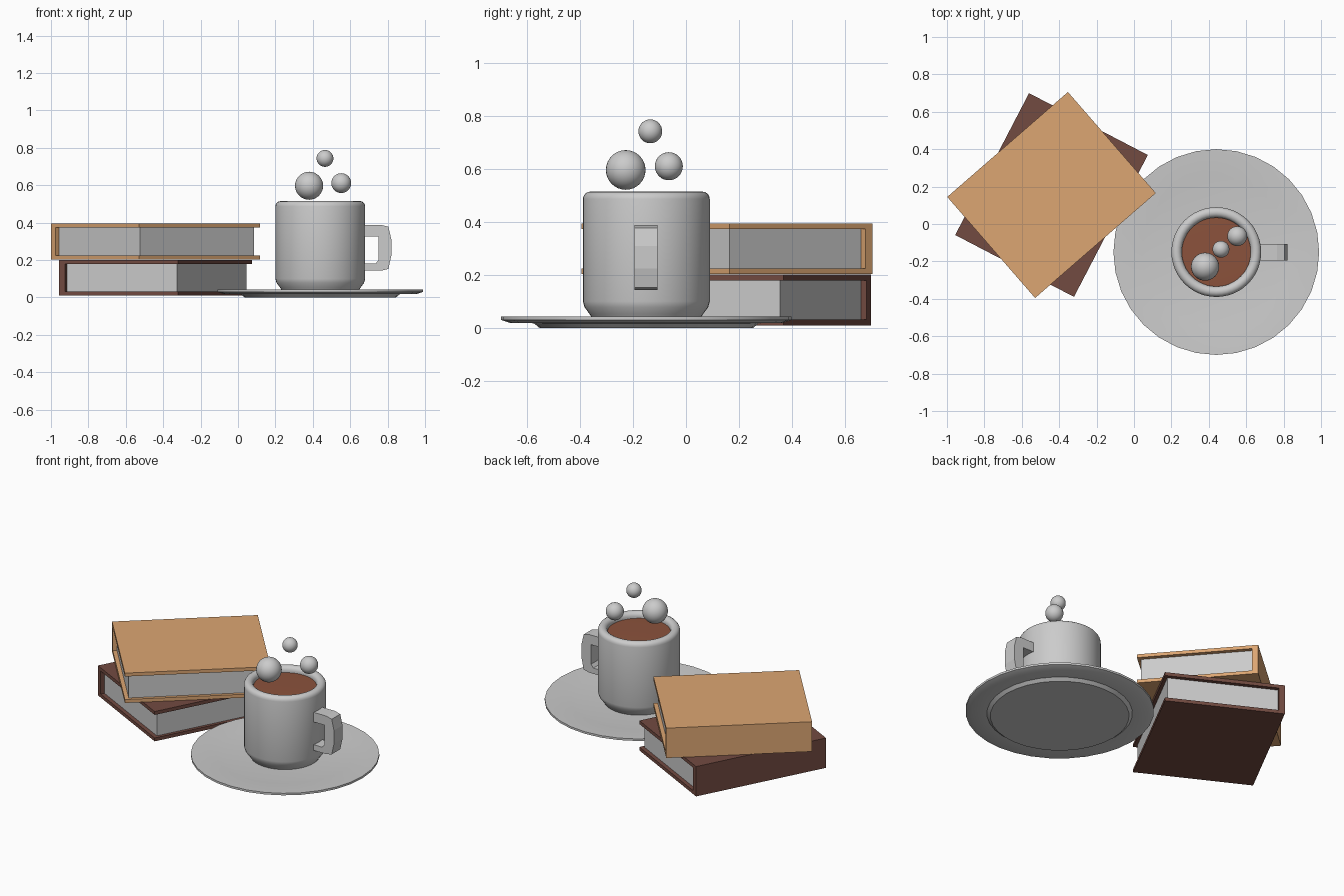
import bpy, bmesh, math
from mathutils import Matrix, Vector

if "Cube" in bpy.data.objects:
    bpy.data.objects.remove(bpy.data.objects["Cube"])


def material(name, rgb):
    m = bpy.data.materials.new(name)
    m.diffuse_color = (*rgb, 1)
    m.use_nodes = True
    m.node_tree.nodes["Principled BSDF"].inputs["Base Color"].default_value = m.diffuse_color
    return m


def finish(name, bm, mat=None, matrix=None, smooth=None):
    bmesh.ops.recalc_face_normals(bm, faces=bm.faces)
    me = bpy.data.meshes.new(name)
    bm.to_mesh(me)
    bm.free()
    ob = bpy.data.objects.new(name, me)
    bpy.context.collection.objects.link(ob)
    if matrix:
        ob.matrix_world = matrix
    if mat:
        me.materials.append(mat)
    if smooth:
        bpy.ops.object.select_all(action='DESELECT')
        ob.select_set(True)
        bpy.context.view_layer.objects.active = ob
        bpy.ops.object.shade_smooth_by_angle(angle=math.radians(smooth))
    return ob


def prism(name, face, vec, mat=None, matrix=None):
    """Extrude a flat outline along vec."""
    bm = bmesh.new()
    f = bm.faces.new([bm.verts.new(p) for p in face])
    ext = bmesh.ops.extrude_face_region(bm, geom=[f], use_keep_orig=True)
    verts = [v for v in ext['geom'] if isinstance(v, bmesh.types.BMVert)]
    bmesh.ops.translate(bm, verts=verts, vec=Vector(vec))
    return finish(name, bm, mat, matrix)


def lathe(name, profile, centre, sides, mat=None, smooth=None):
    """Revolve an (r, z) profile around a vertical axis."""
    bm = bmesh.new()
    vs = [bm.verts.new((r, 0, z)) for r, z in profile]
    es = [bm.edges.new(p) for p in zip(vs, vs[1:])]
    bmesh.ops.spin(bm, geom=vs + es, cent=(0, 0, 0), axis=(0, 0, 1),
                   angle=2 * math.pi, steps=sides, use_duplicate=False)
    bmesh.ops.remove_doubles(bm, verts=bm.verts, dist=1e-5)
    return finish(name, bm, mat, Matrix.Translation((*centre, 0)), smooth)


def book(name, z, angle, mat):
    L, W, H = 0.855, 0.716, 0.192
    t, spine, end, fore = 0.022, 0.035, 0.025, 0.02
    place = Matrix.Translation((-0.441, 0.155, z)) @ Matrix.Rotation(math.radians(angle), 4, 'Z')
    # C-shaped cover, spine on local +y
    c = [(-W/2, 0), (W/2, 0), (W/2, H), (-W/2, H), (-W/2, H - t),
         (W/2 - spine, H - t), (W/2 - spine, t), (-W/2, t)]
    prism(name + "_cover", [(-L/2, y, h) for y, h in c], (L, 0, 0), mat, place)
    # recessed page block
    y0, y1, x0 = -W/2 + fore, W/2 - spine, -L/2 + end
    p = [(y0, t), (y1, t), (y1, H - t), (y0, H - t)]
    prism(name + "_pages", [(x0, y, h) for y, h in p], (L - 2 * end, 0, 0), None, place)


# books
book("lower_book", 0.009, 62.5, material("dark_brown", (0.17, 0.07, 0.053)))
book("upper_book", 0.203, 41.0, material("tan", (0.72, 0.38, 0.17)))

C = (0.44, -0.15)

# saucer
lathe("saucer", [(0, 0.002), (0.405, 0.0), (0.425, 0.017), (0.515, 0.018), (0.55, 0.03),
                 (0.55, 0.043), (0.40, 0.037), (0.36, 0.032), (0, 0.032)], C, 32, smooth=30)

# mug body with rounded rim and chamfered foot
rim = [(0.212 + 0.028 * math.cos(a), 0.487 + 0.028 * math.sin(a))
       for a in [math.pi * i / 8 for i in range(9)]]
lathe("mug", [(0, 0.034), (0.203, 0.034), (0.215, 0.052), (0.234, 0.078), (0.24, 0.10)] + rim +
      [(0.184, 0.10), (0.16, 0.075), (0, 0.075)], C, 48, smooth=40)

# drink surface
lathe("coffee", [(0, 0.44), (0.184, 0.44), (0.184, 0.478), (0, 0.482)], C, 48,
      material("coffee_brown", (0.26, 0.085, 0.045)), smooth=30)

# squared handle
outline = [(0.665, 0.388), (0.765, 0.388), (0.804, 0.378), (0.82, 0.31), (0.82, 0.225),
           (0.804, 0.152), (0.765, 0.143), (0.665, 0.143), (0.665, 0.18), (0.735, 0.18),
           (0.752, 0.20), (0.752, 0.326), (0.665, 0.326)]
prism("mug_handle", [(x, -0.195, z) for x, z in outline], (0, 0.087, 0))

# steam puffs
for i, (x, y, z, r) in enumerate([(0.38, -0.228, 0.597, 0.075),
                                  (0.552, -0.065, 0.611, 0.053),
                                  (0.465, -0.135, 0.743, 0.045)]):
    bm = bmesh.new()
    bmesh.ops.create_uvsphere(bm, u_segments=32, v_segments=16, radius=r)
    finish(f"steam_puff_{i + 1}", bm, None, Matrix.Translation((x, y, z)), 60)
